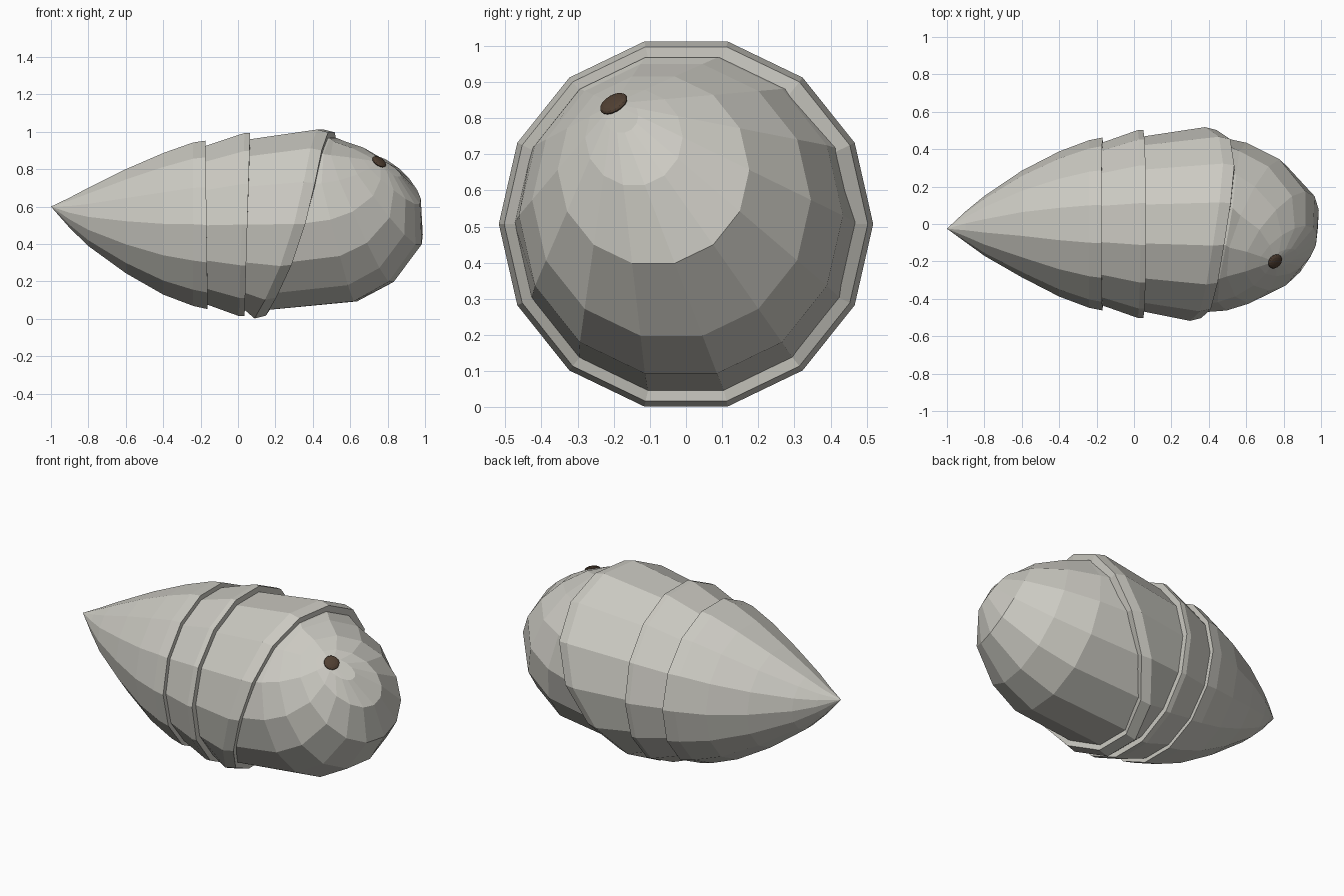
import bpy, bmesh, math
from mathutils import Vector

SIDES = 14
AXIS_Z = 0.507

cube = bpy.data.objects.get("Cube")
if cube:
    bpy.data.objects.remove(cube, do_unlink=True)


def material(name, rgb):
    mat = bpy.data.materials.new(name)
    mat.use_nodes = True
    mat.diffuse_color = (*rgb, 1)
    mat.node_tree.nodes["Principled BSDF"].inputs["Base Color"].default_value = (*rgb, 1)
    return mat


shell_grey = material("warm shell grey", (0.60, 0.59, 0.54))
spot_brown = material("dark brown", (0.08, 0.05, 0.032))


def make_object(name, bm, mat):
    bmesh.ops.recalc_face_normals(bm, faces=bm.faces)
    mesh = bpy.data.meshes.new(name)
    bm.to_mesh(mesh)
    bm.free()
    mesh.materials.append(mat)
    obj = bpy.data.objects.new(name, mesh)
    bpy.context.collection.objects.link(obj)
    return obj


def skin(name, rings, mat, first=None, last=None):
    """Join rings of points with quads; first and last are optional end points."""
    bm = bmesh.new()
    loops = [[bm.verts.new(p) for p in ring] for ring in rings]
    for a, b in zip(loops, loops[1:]):
        for i in range(SIDES):
            j = (i + 1) % SIDES
            bm.faces.new((a[i], a[j], b[j], b[i]))
    for point, loop in ((first, loops[0]), (last, loops[-1])):
        if point is not None:
            tip = bm.verts.new(point)
            for i in range(SIDES):
                bm.faces.new((tip, loop[i], loop[(i + 1) % SIDES]))
    return make_object(name, bm, mat)


def directions():
    for i in range(SIDES):
        a = math.tau * i / SIDES
        yield math.cos(a), math.sin(a)


def hoop(x, r, tilt=0.0, cz=AXIS_Z, cy=0.0):
    return [(x + tilt * s, cy + r * c, cz + r * s) for c, s in directions()]


def rim_x(c, s):
    """Slanted front edge of the shell."""
    return 0.40 + 0.18 * s - 0.08 * s * s + 0.04 * c * (1 + s)


def rim_hoop(back, r):
    return [(rim_x(c, s) - back, r * c, AXIS_Z + r * s) for c, s in directions()]


# Pointed tail shell
skin("tail_shell", [
    hoop(-0.9, 0.083, 0, 0.567, -0.015),
    hoop(-0.8, 0.16, 0, 0.545, -0.01),
    hoop(-0.6, 0.285, 0, 0.522),
    hoop(-0.4, 0.388, 0, 0.508),
    hoop(-0.24, 0.448, 0, 0.506),
    hoop(-0.168, 0.462, -0.006, 0.502),
    hoop(-0.168, 0.43, -0.006, 0.502)], shell_grey, first=(-1, -0.025, 0.6))

# Middle band
skin("middle_shell", [
    hoop(-0.17, 0.435, -0.006, 0.5),
    hoop(0.02, 0.502, 0.015, 0.504),
    hoop(0.05, 0.502, 0.015, 0.504),
    hoop(0.05, 0.45, 0.015, 0.504)], shell_grey)

# Front band with its slanted lip
skin("front_shell", [
    hoop(0.05, 0.468, 0.015, 0.504),
    rim_hoop(0.06, 0.518),
    rim_hoop(0.0, 0.503),
    rim_hoop(0.0, 0.455)], shell_grey)

# Rounded head, its rings drawn towards an off-centre pole
POLE_Y, POLE_Z = -0.2, 0.84


def dome_x(y, z):
    r = min(math.hypot(y, z - AXIS_Z) / 0.482, 1)
    return 0.3 + 0.7 * math.sqrt(1 - r * r)


def head_ring(t):
    ring = []
    for c, s in directions():
        r = 0.482 * (1 - t)
        y = POLE_Y * t + r * c
        z = AXIS_Z + (POLE_Z - AXIS_Z) * t + r * s
        ring.append((dome_x(y, z) + 0.04 * t ** 4, y, z))
    return ring


base = [(rim_x(c, s) - 0.03, 0.475 * c, AXIS_Z + 0.475 * s) for c, s in directions()]
rings = [[(max(p[0], q[0] + 0.04), p[1], p[2]) for p, q in zip(head_ring(t), base)]
         for t in (0.07, 0.2, 0.45, 0.72, 0.9)]
pole = Vector((dome_x(POLE_Y, POLE_Z) + 0.04, POLE_Y, POLE_Z))
skin("head", [base] + rings, shell_grey, last=pole)

# Small oval spot on the pole
bm = bmesh.new()
bmesh.ops.create_uvsphere(bm, u_segments=16, v_segments=8, radius=1)
spot = make_object("pole_spot", bm, spot_brown)
normal = Vector((0.97, -0.89, 1.46)).normalized()
spot.rotation_euler = normal.to_track_quat('Z', 'Y').to_euler()
spot.scale = (0.042, 0.042, 0.014)
spot.location = pole
